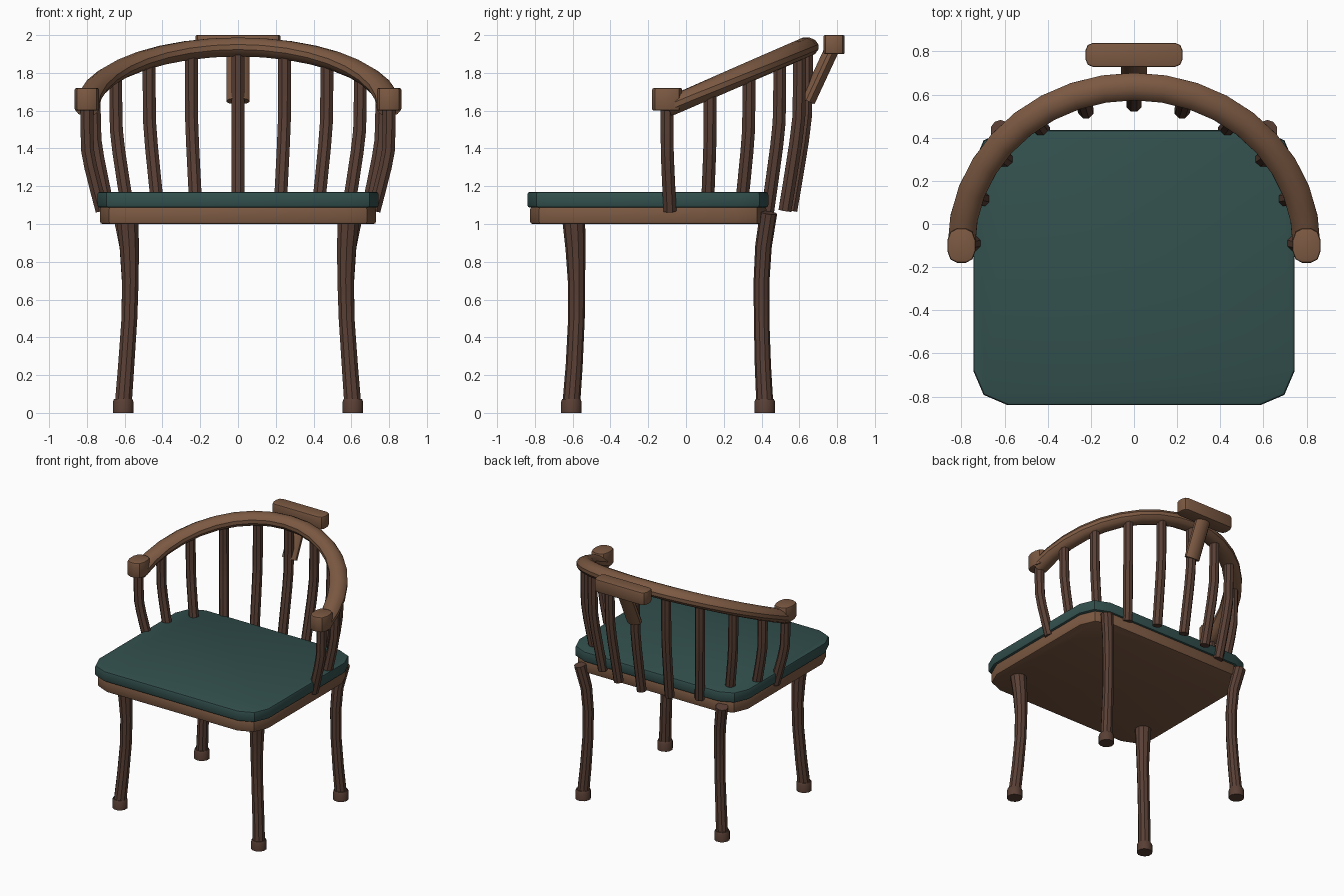
import bpy, bmesh, math
from mathutils import Vector

if "Cube" in bpy.data.objects:
    bpy.data.objects.remove(bpy.data.objects["Cube"])


def material(name, rgb):
    m = bpy.data.materials.new(name)
    m.diffuse_color = (*rgb, 1)
    m.use_nodes = True
    m.node_tree.nodes["Principled BSDF"].inputs["Base Color"].default_value = m.diffuse_color
    return m


WOOD = material("warm_wood", (0.20, 0.10, 0.055))
DARK = material("dark_wood", (0.10, 0.05, 0.035))
FABRIC = material("green_fabric", (0.032, 0.08, 0.075))


def finish(bm, name, mat, angle=35):
    bmesh.ops.recalc_face_normals(bm, faces=bm.faces)
    me = bpy.data.meshes.new(name)
    bm.to_mesh(me)
    bm.free()
    me.materials.append(mat)
    ob = bpy.data.objects.new(name, me)
    bpy.context.collection.objects.link(ob)
    bpy.ops.object.select_all(action='DESELECT')
    bpy.context.view_layer.objects.active = ob
    ob.select_set(True)
    bpy.ops.object.shade_smooth_by_angle(angle=math.radians(angle))
    return ob


def tube(name, mat, pts, radii, sides=10, ref=(0, 1, 0)):
    """Sweep an elliptical ring along pts; radii holds (ra, rb) per point."""
    bm = bmesh.new()
    pts = [Vector(p) for p in pts]
    rings = []
    for i, p in enumerate(pts):
        t = (pts[min(i + 1, len(pts) - 1)] - pts[max(i - 1, 0)]).normalized()
        a = t.cross(Vector(ref)).normalized()
        b = a.cross(t)
        ra, rb = radii[i]
        ring = []
        for k in range(sides):
            w = 2 * math.pi * (k + 0.5) / sides
            ring.append(bm.verts.new(p + a * ra * math.cos(w) + b * rb * math.sin(w)))
        rings.append(ring)
    for r, s in zip(rings, rings[1:]):
        for k in range(sides):
            n = (k + 1) % sides
            bm.faces.new((r[k], r[n], s[n], s[k]))
    bm.faces.new(rings[0])
    bm.faces.new(rings[-1])
    return finish(bm, name, mat)


def slab(name, mat, x0, x1, y0, y1, z0, z1, cx, cy, bevel):
    """Rectangle with two-step cut corners, extruded, with softened rims."""
    mx, my, hx, hy = (x0 + x1) / 2, (y0 + y1) / 2, (x1 - x0) / 2, (y1 - y0) / 2
    corner = [(hx, hy - cy), (hx - cx * 0.3, hy - cy * 0.3), (hx - cx, hy)]
    outline = []
    for sx, sy in ((1, 1), (-1, 1), (-1, -1), (1, -1)):
        c = corner if sx * sy > 0 else corner[::-1]
        outline += [(mx + sx * x, my + sy * y) for x, y in c]
    bm = bmesh.new()
    low = bm.faces.new([bm.verts.new((x, y, z0)) for x, y in outline])
    ext = bmesh.ops.extrude_face_region(bm, geom=[low], use_keep_orig=True)
    for v in ext["geom"]:
        if isinstance(v, bmesh.types.BMVert):
            v.co.z = z1
    rims = [e for e in bm.edges if abs(e.verts[0].co.z - e.verts[1].co.z) < 1e-6]
    bmesh.ops.recalc_face_normals(bm, faces=bm.faces)
    bmesh.ops.bevel(bm, geom=rims, offset=bevel, segments=2, profile=0.5, affect='EDGES')
    return finish(bm, name, mat)


# Seat frame and cushion
slab("seat_frame", WOOD, -0.73, 0.73, -0.825, 0.425, 1.0, 1.09, 0.16, 0.16, 0.012)
slab("seat_cushion", FABRIC, -0.745, 0.745, -0.84, 0.436, 1.087, 1.17, 0.16, 0.16, 0.014)

# Curved legs with feet, one pair at the front and one at the back
FRONT = [(0.607, -0.607, 0.05, 0.047), (0.592, -0.592, 0.25, 0.045), (0.575, -0.58, 0.5, 0.044),
         (0.57, -0.58, 0.7, 0.046), (0.575, -0.585, 0.87, 0.053), (0.585, -0.595, 1.03, 0.061)]
BACK = [(0.607, 0.417, 0.05, 0.045), (0.592, 0.407, 0.25, 0.043), (0.577, 0.4, 0.5, 0.041),
        (0.575, 0.4, 0.7, 0.042), (0.585, 0.41, 0.88, 0.044), (0.62, 0.437, 1.06, 0.046)]
for side, s in (("right", 1), ("left", -1)):
    for pos, path in (("front", FRONT), ("back", BACK)):
        tube(f"{pos}_leg_{side}", DARK, [(s * x, y, z) for x, y, z, r in path],
             [(r, r) for *_, r in path])
        fx, fy = s * 0.608, path[0][1]
        tube(f"{pos}_foot_{side}", DARK, [(fx, fy, 0), (fx, fy, 0.06), (fx, fy, 0.073)],
             [(0.056, 0.056), (0.056, 0.056), (0.05, 0.05)], 12)


# Sloping half-ellipse arm and back rail
def rail(deg):
    w = math.radians(deg)
    y = -0.1 + 0.737 * math.sin(w)
    return Vector((0.8 * math.cos(w), y, 1.66 + 0.435 * y))


tube("arm_rail", WOOD, [rail(d) for d in range(0, 181, 10)], [(0.066, 0.052)] * 19, 12, (0, 0, 1))

# Arm end caps
for side, s in (("right", 1), ("left", -1)):
    slab(f"arm_end_{side}", WOOD, s * 0.8 - 0.065, s * 0.8 + 0.065, -0.18, -0.02,
         1.6, 1.72, 0.045, 0.055, 0.01)

# Bowed spindles between seat and rail
for i in range(11):
    w = math.radians(18 * i)
    top = rail(18 * i)
    low = Vector((0.72 * math.cos(w), -0.085 + 0.64 * math.sin(w), 1.07))
    pts = []
    for f, out in ((0, 0), (0.2, 0.36), (0.42, 0.74), (0.58, 0.95), (0.8, 1.0), (1, 1)):
        p = low.lerp(top, out)
        p.z = low.z + (top.z - low.z) * f
        pts.append(p)
    tube(f"spindle_{i + 1}", DARK, pts, [(0.037, 0.037)] * 6, 8)

# Top rest block and its slanted support
slab("top_rest", WOOD, -0.225, 0.225, 0.728, 0.84, 1.9, 2.0, 0.035, 0.035, 0.008)
tube("top_rest_support", WOOD, [(0, 0.645, 1.65), (0, 0.775, 1.93)], [(0.062, 0.04)] * 2, 12)
